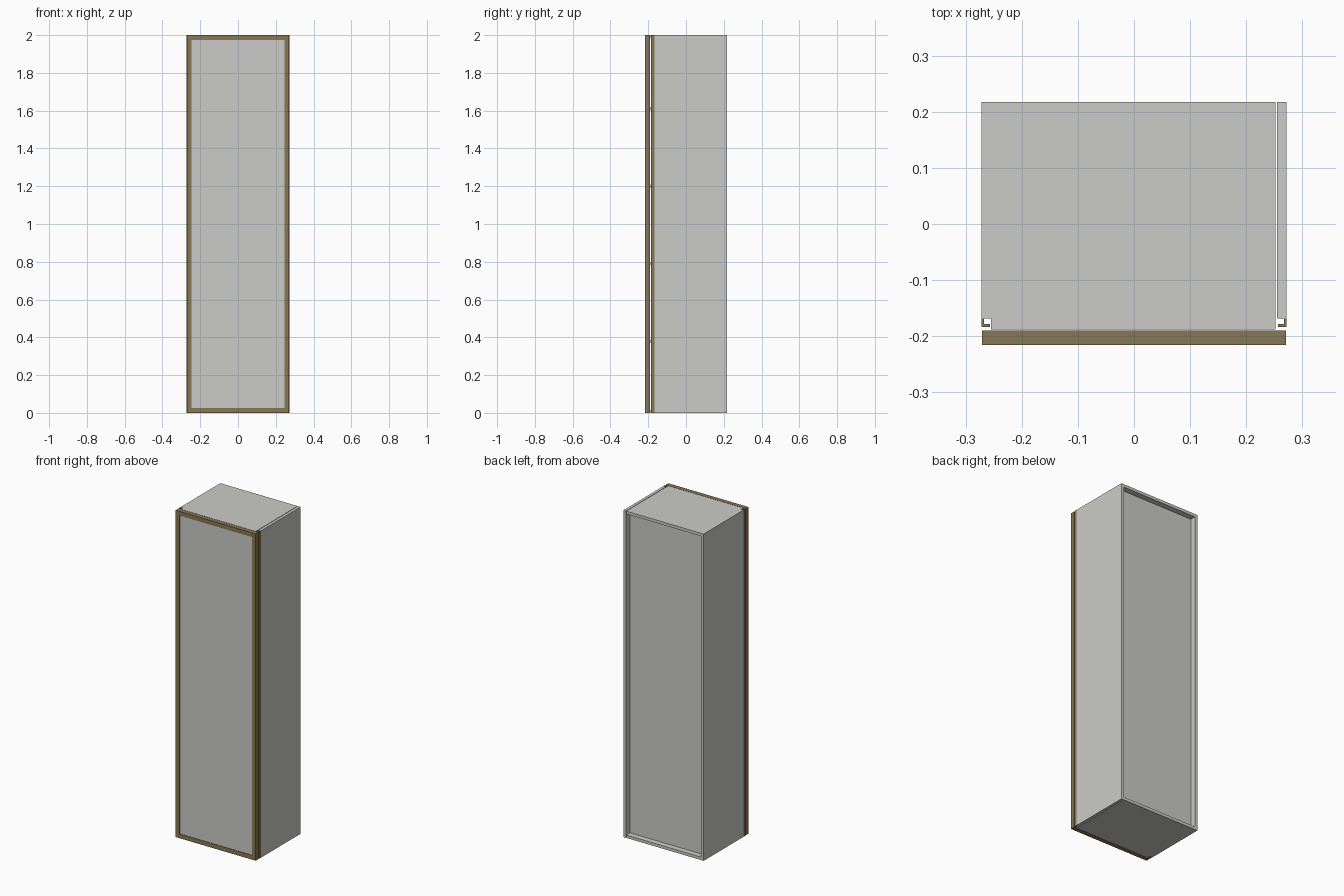
import bpy, bmesh

if "Cube" in bpy.data.objects:
    bpy.data.objects.remove(bpy.data.objects["Cube"])


def material(name, rgb):
    m = bpy.data.materials.new(name)
    m.diffuse_color = (*rgb, 1.0)
    m.use_nodes = True
    m.node_tree.nodes["Principled BSDF"].inputs["Base Color"].default_value = m.diffuse_color
    return m


GREY = material("light grey board", (0.60, 0.60, 0.58))
BROWN = material("bronze brown metal", (0.25, 0.185, 0.09))


def prism(name, outline, z0, z1, mat):
    """Extrude a counter-clockwise xy outline from z0 to z1."""
    bm = bmesh.new()
    low = [bm.verts.new((x, y, z0)) for x, y in outline]
    face = bm.faces.new(low)
    new = bmesh.ops.extrude_face_region(bm, geom=[face])["geom"]
    for v in new:
        if isinstance(v, bmesh.types.BMVert):
            v.co.z = z1
    bmesh.ops.recalc_face_normals(bm, faces=bm.faces[:])
    me = bpy.data.meshes.new(name)
    bm.to_mesh(me)
    bm.free()
    me.materials.append(mat)
    ob = bpy.data.objects.new(name, me)
    bpy.context.collection.objects.link(ob)
    return ob


def box(name, x, y, z, mat):
    outline = [(x[0], y[0]), (x[1], y[0]), (x[1], y[1]), (x[0], y[1])]
    return prism(name, outline, z[0], z[1], mat)


H, T = 2.0, 0.018          # height, board thickness
BACK, FRONT = 0.217, -0.188
INNER = (-0.255, 0.252)    # boards between the sides, small slit at right

# carcass sides, set back at the front for the grip profiles
box("left_side", (-0.272, -0.255), (-0.168, BACK), (0, H), GREY)
box("right_side", (0.255, 0.272), (-0.168, BACK), (0, H), GREY)

# top, bottom, recessed back and shelves
box("bottom_board", INNER, (FRONT, BACK), (0, T), GREY)
box("top_board", INNER, (FRONT, BACK), (H - T, H), GREY)
box("back_panel", INNER, (0.174, 0.182), (T, H - T), GREY)
for i in range(4):
    z = 0.38 + 0.41 * i
    box(f"shelf_{i + 1}", INNER, (FRONT, 0.174), (z - T / 2, z + T / 2), GREY)

# L-shaped metal edge profiles on the side fronts
ell = [(0.272, -0.168), (0.267, -0.168), (0.267, -0.178),
       (0.257, -0.178), (0.257, -0.184), (0.272, -0.184)]
for name, s in (("left_edge_profile", -1), ("right_edge_profile", 1)):
    prism(name, [(s * x, y) for x, y in ell], 0, H, BROWN)

# framed door
W, F = 0.271, 0.026
DOOR = (-0.216, -0.190)
for name, s in (("left_door_stile", -1), ("right_door_stile", 1)):
    box(name, sorted((s * W, s * (W - F))), DOOR, (0, H), BROWN)
box("bottom_door_rail", (F - W, W - F), DOOR, (0, F), BROWN)
box("top_door_rail", (F - W, W - F), DOOR, (H - F, H), BROWN)
box("door_panel", (F - W, W - F), (-0.213, -0.193), (F, H - F), GREY)
